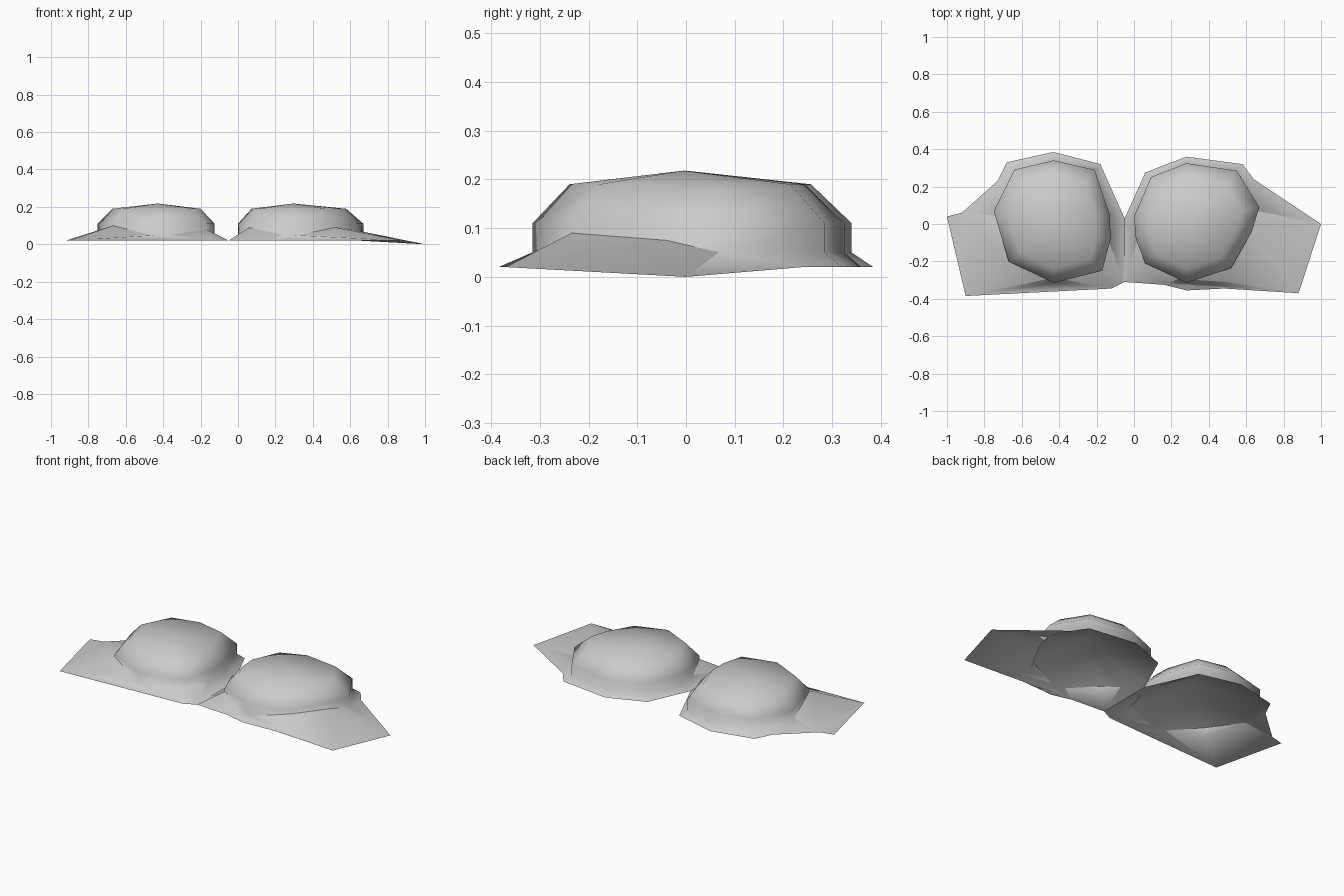
import bpy
import bmesh
from mathutils import Vector

cube = bpy.data.objects.get("Cube")
if cube:
    bpy.data.objects.remove(cube, do_unlink=True)

grey = bpy.data.materials.new("stone grey")
grey.use_nodes = True
colour = (0.6, 0.6, 0.6, 1)
grey.diffuse_color = colour
grey.node_tree.nodes["Principled BSDF"].inputs["Base Color"].default_value = colour

BASE_Z = 0.02
WALL_Z = 0.05
RIM_Z = 0.11
SHOULDER_Z = 0.19
TOP_Z = 0.218

# Footprint of each mound: x, y and the height of the lining sheet there
right_ring = [(-.75, .07, .045), (-.67, -.2, .1), (-.43, -.315, .04),
              (-.17, -.25, .08), (-.125, -.08, .045), (-.13, .05, .045),
              (-.21, .29, .045), (-.43, .34, .045), (-.64, .29, .045)]
left_ring = [(0, .04, .045), (.01, -.08, .045), (.06, -.21, .09),
             (.28, -.315, .04), (.52, -.235, .09), (.63, -.04, .075),
             (.67, .09, .045), (.55, .285, .045), (.28, .325, .045), (.09, .25, .045)]

# Ground outline of each half, meeting along the valley between the mounds
valley_front, valley_back = (-.05, -.31), (-.05, .03)
right_outline = [(-.9, -.385), (-.12, -.345), valley_front, valley_back,
                 (-.18, .32), (-.43, .385), (-.68, .33), (-.73, .23),
                 (-.92, .06), (-1, .04)]
left_outline = [valley_back, valley_front, (.16, -.325), (.28, -.355),
                (.48, -.345), (.88, -.37), (1, 0), (.64, .24), (.58, .32),
                (.28, .36), (.06, .275)]


def make_object(name, bm):
    for face in bm.faces:
        face.normal_update()
        if face.normal.z < -0.01:
            face.normal_flip()
        face.smooth = True
    mesh = bpy.data.meshes.new(name)
    bm.to_mesh(mesh)
    bm.free()
    mesh.materials.append(grey)
    obj = bpy.data.objects.new(name, mesh)
    bpy.context.collection.objects.link(obj)


def add_loop(bm, points):
    verts = [bm.verts.new(p) for p in points]
    return verts, [bm.edges.new(pair) for pair in zip(verts, verts[1:] + verts[:1])]


def add_skirt(bm, outline, ring):
    """Fill the ground between the outline and the ring; return the ring."""
    edges = add_loop(bm, [(x, y, 0 if x == 1 else BASE_Z) for x, y in outline])[1]
    inner, inner_edges = add_loop(bm, ring)
    bmesh.ops.triangle_fill(bm, use_beauty=True, edges=edges + inner_edges,
                            normal=(0, 0, 1))
    return inner


def add_cap(bm, ring, top):
    apex = bm.verts.new(top)
    for a, b in zip(ring, ring[1:] + ring[:1]):
        bm.faces.new((a, b, apex))


def make_mound(name, outline, ring, centre):
    """Skirt, upright wall, sloping shoulder and shallow cap in one skin."""
    bm = bmesh.new()
    middle = Vector(centre)
    levels = [add_skirt(bm, outline, [(x, y, WALL_Z) for x, y, z in ring])]
    for scale, height in ((1, RIM_Z), (0.755, SHOULDER_Z)):
        spots = [middle.lerp(Vector((x, y)), scale) for x, y, z in ring]
        levels.append([bm.verts.new((*p, height)) for p in spots])
    for low, high in zip(levels, levels[1:]):
        for i in range(len(ring)):
            j = (i + 1) % len(ring)
            bm.faces.new((low[i], low[j], high[j], high[i]))
    add_cap(bm, levels[-1], (*centre, TOP_Z))
    make_object(name, bm)


def make_lining(name, outline, ring, top):
    """Second sheet inside the mound, its raised corners showing at the foot."""
    bm = bmesh.new()
    add_cap(bm, add_skirt(bm, outline, ring), top)
    make_object(name, bm)


for side, outline, ring, centre in (("right", right_outline, right_ring, (-.43, 0)),
                                    ("left", left_outline, left_ring, (.295, -.005))):
    make_mound(side + "_mound", outline, ring, centre)
    make_lining(side + "_lining_sheet", outline, ring, (centre[0], -.05, .214))
